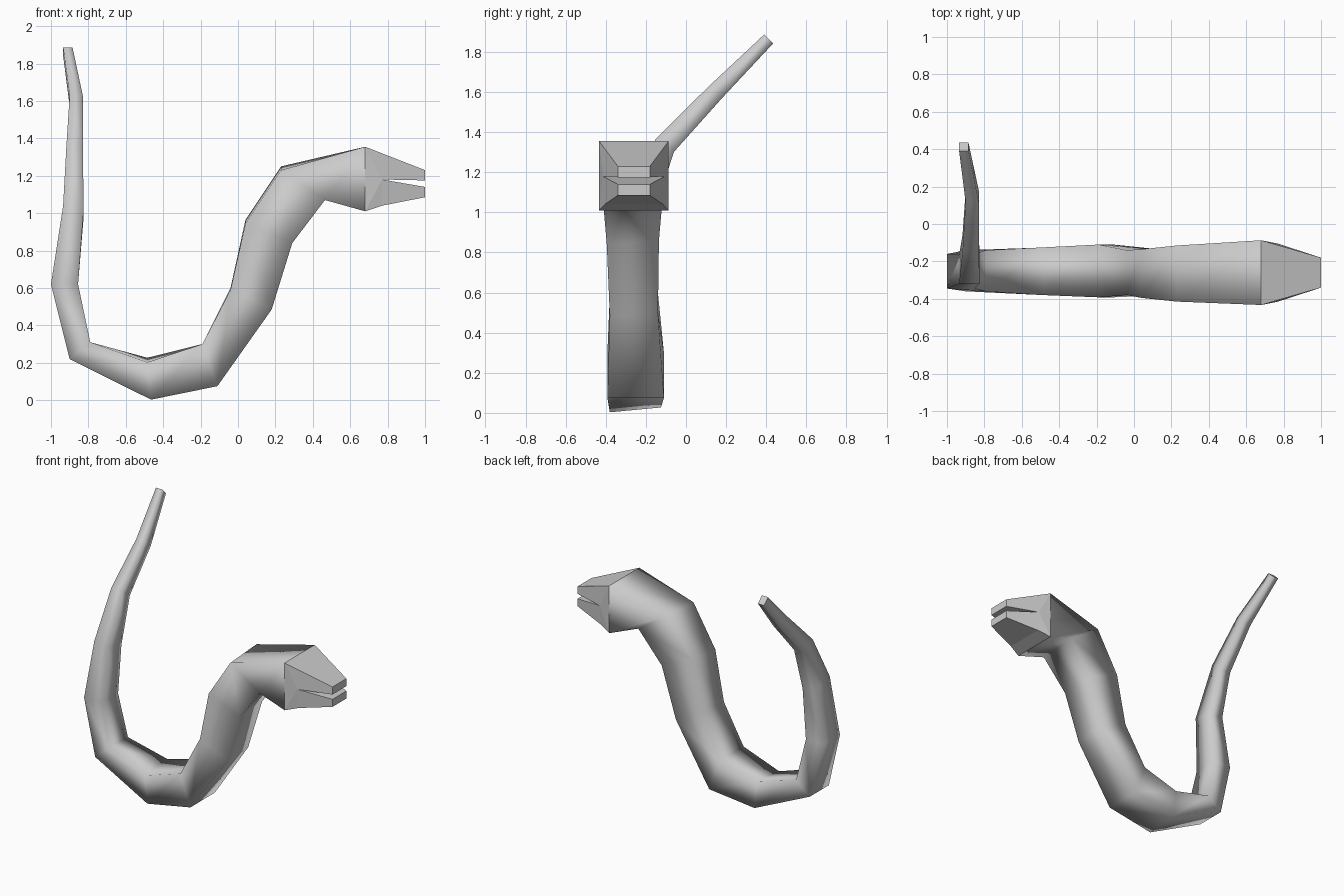
import bpy, bmesh

# Square rings from tail tip to neck:
# inner x,z | outer x,z | near y, far y | tilt (near corners up, far down)
RINGS = [
    (-0.885, 1.865, -0.935, 1.865, 0.39, 0.435, 0.022),
    (-0.83, 1.60, -0.90, 1.60, 0.115, 0.18, 0.03),
    (-0.83, 1.335, -0.917, 1.335, -0.15, -0.06, 0.033),
    (-0.825, 1.00, -0.935, 1.02, -0.32, -0.165, 0.02),
    (-0.855, 0.62, -1.00, 0.62, -0.345, -0.16, 0.0),
    (-0.79, 0.31, -0.90, 0.22, -0.36, -0.14, 0.0),
    (-0.485, 0.215, -0.465, 0.015, -0.38, -0.125, -0.012),
    (-0.19, 0.30, -0.11, 0.075, -0.392, -0.11, 0.0),
    (-0.04, 0.595, 0.18, 0.49, -0.38, -0.14, -0.005),
    (0.04, 0.955, 0.29, 0.85, -0.395, -0.135, -0.01),
    (0.23, 1.24, 0.465, 1.08, -0.415, -0.115, -0.01),
]
# Snout outline with an open mouth: x, z, half width
SNOUT = [
    (0.68, 1.355, 0.173), (1.0, 1.23, 0.08), (1.0, 1.175, 0.08),
    (0.77, 1.18, 0.155), (1.0, 1.14, 0.08), (1.0, 1.085, 0.08),
    (0.77, 1.04, 0.145), (0.68, 1.01, 0.173),
]
HEAD_Y = -0.26

bm = bmesh.new()


def bridge(a, b):
    for i in range(4):
        j = (i + 1) % 4
        f = bm.faces.new((a[i], a[j], b[j], b[i]))
        f.smooth = True


# Body and tail
loops = []
for ix, iz, ox, oz, near, far, t in RINGS:
    loops.append([bm.verts.new(c) for c in (
        (ix, near, iz + t), (ix, far, iz - t), (ox, far, oz - t), (ox, near, oz + t))])

# Snout sides
sides = [[bm.verts.new((x, HEAD_Y + s * w, z)) for x, z, w in SNOUT] for s in (-1, 1)]
n, f = sides
loops.append([n[0], f[0], f[7], n[7]])
for a, b in zip(loops, loops[1:]):
    bridge(a, b)
bm.faces.new(loops[0])

# Cheeks, lips, mouth interior and nose caps
for s in sides:
    for idx in ((0, 1, 2, 3), (0, 3, 7), (7, 3, 6), (3, 4, 5, 6)):
        bm.faces.new([s[i] for i in idx])
for i in range(7):
    bm.faces.new((n[i], n[i + 1], f[i + 1], f[i]))

bmesh.ops.recalc_face_normals(bm, faces=bm.faces[:])
mesh = bpy.data.meshes.new("snake_body")
bm.to_mesh(mesh)
bm.free()
obj = bpy.data.objects.new("snake_body", mesh)
bpy.context.collection.objects.link(obj)
